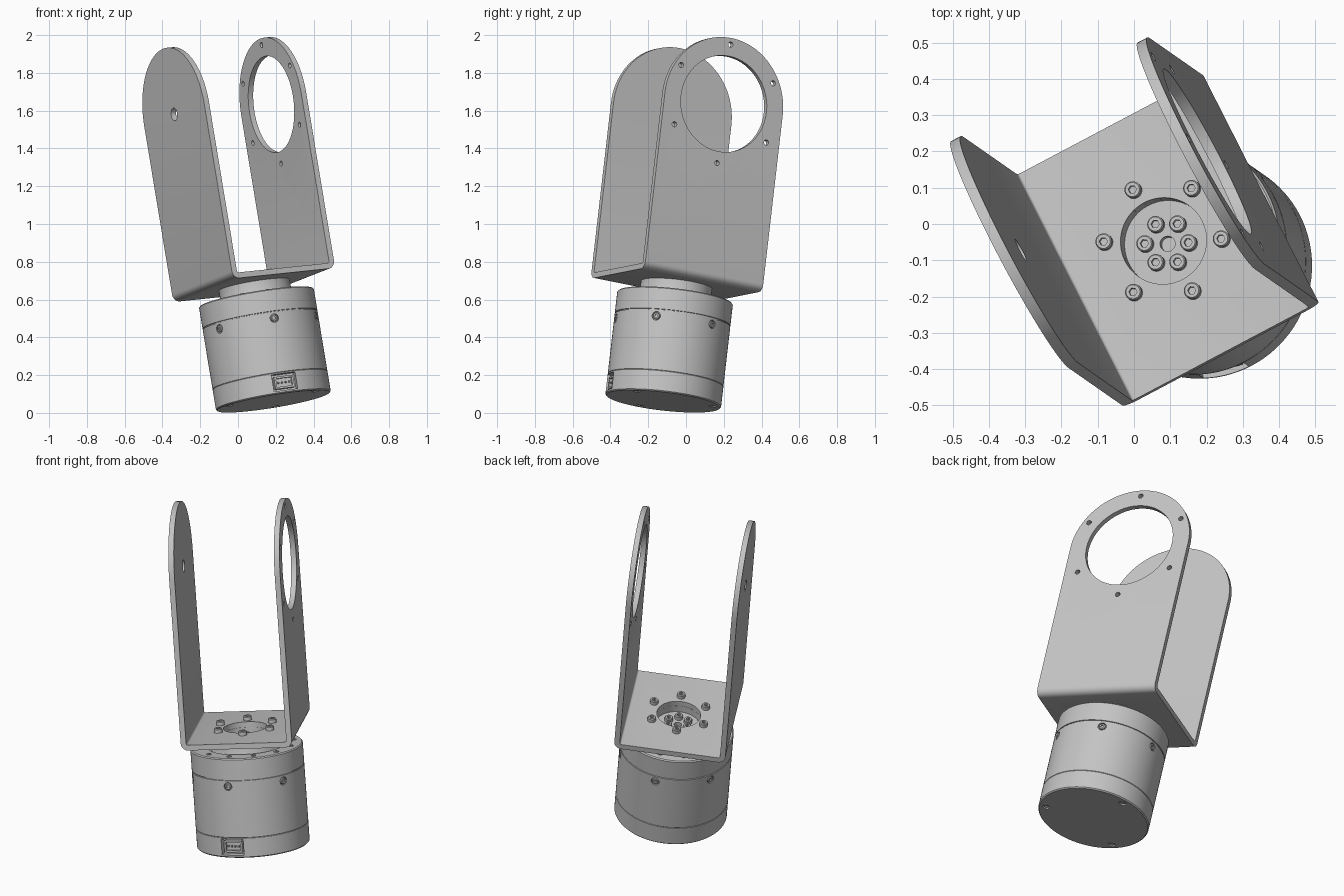
import bpy, bmesh
from math import sin, cos, pi, radians
from mathutils import Matrix, Vector

cube = bpy.data.objects.get("Cube")
if cube:
    bpy.data.objects.remove(cube, do_unlink=True)

# Tilted frame: local x across the arms, local z along the motor axis
W = Vector((-0.162, 0.113, 0.98)).normalized()
U = Vector((0.88, 0.465, 0.09))
U = (U - W * U.dot(W)).normalized()
V = W.cross(U)
FRAME = Matrix((U, V, W)).transposed().to_4x4()
FRAME.translation = (0.086, -0.05, 0.677)

grey = bpy.data.materials.new("light_grey")
grey.use_nodes = True
COLOUR = (0.55, 0.55, 0.55, 1)
grey.diffuse_color = COLOUR
grey.node_tree.nodes["Principled BSDF"].inputs["Base Color"].default_value = COLOUR


def make(name, bm):
    bmesh.ops.recalc_face_normals(bm, faces=bm.faces)
    mesh = bpy.data.meshes.new(name)
    bm.to_mesh(mesh)
    bm.free()
    mesh.materials.append(grey)
    ob = bpy.data.objects.new(name, mesh)
    bpy.context.collection.objects.link(ob)
    return ob


def prism(name, outline, direction):
    """Extrude a closed outline along a direction."""
    bm = bmesh.new()
    face = bm.faces.new([bm.verts.new(p) for p in outline])
    out = bmesh.ops.extrude_face_region(bm, geom=[face])["geom"]
    bmesh.ops.translate(bm, vec=direction, verts=[g for g in out if isinstance(g, bmesh.types.BMVert)])
    return make(name, bm)


def lathe(name, profile, steps=72):
    """Spin a (radius, height) profile round the local z axis."""
    bm = bmesh.new()
    verts = [bm.verts.new((r, 0, z)) for r, z in profile]
    edges = [bm.edges.new(pair) for pair in zip(verts, verts[1:])]
    bmesh.ops.spin(bm, geom=verts + edges, cent=(0, 0, 0), axis=(0, 0, 1), angle=2 * pi, steps=steps)
    bmesh.ops.remove_doubles(bm, verts=bm.verts, dist=1e-5)
    return make(name, bm)


def rods(items):
    """Cutter holding cylinders given as (centre, axis, radius, length, sides)."""
    bm = bmesh.new()
    for centre, axis, r, length, sides in items:
        turn = Vector(axis).to_track_quat('Z', 'Y').to_matrix().to_4x4()
        bmesh.ops.create_cone(bm, cap_ends=True, segments=sides, radius1=r, radius2=r, depth=length,
                              matrix=Matrix.Translation(centre) @ turn)
    return make("cutter", bm)


def boolean(ob, cutter, operation='DIFFERENCE'):
    mod = ob.modifiers.new("cut", 'BOOLEAN')
    mod.operation, mod.object, mod.solver = operation, cutter, 'EXACT'
    bpy.context.view_layer.objects.active = ob
    bpy.ops.object.modifier_apply(modifier=mod.name)
    bpy.data.objects.remove(cutter, do_unlink=True)


def ring(count, radius, start):
    return [(radius * cos(a), radius * sin(a), a)
            for a in (radians(start) + 2 * pi * i / count for i in range(count))]


def arc(cx, cz, r, a0, a1, n):
    return [(cx + r * cos(radians(a0 + (a1 - a0) * i / n)),
             cz + r * sin(radians(a0 + (a1 - a0) * i / n))) for i in range(n + 1)]


HALF, DEEP, THICK = 0.307, 0.355, 0.03
EYE, TOP = 0.95, 1.4

# Bracket: U channel with rounded bends, trimmed to a round-topped silhouette
outer, inner = 0.04, 0.01
right = [(HALF, TOP)] + arc(HALF - outer, outer, outer, 0, -90, 6)
right_in = arc(HALF - outer, outer, inner, -90, 0, 4) + [(HALF - THICK, TOP)]
left = [(-x, z) for x, z in reversed(right)]
left_in = [(-x, z) for x, z in reversed(right_in)]
section = right + left + left_in + right_in
bracket = prism("bracket", [(x, -DEEP - 0.1, z) for x, z in section], (0, 2 * DEEP + 0.2, 0))
shape = [(-DEEP, -0.1), (DEEP, -0.1)] + arc(0, EYE, DEEP, 0, 180, 48)
boolean(bracket, prism("cutter", [(-1, y, z) for y, z in shape], (2, 0, 0)), 'INTERSECT')

# Openings: large bearing eye with screw holes, pivot hole, and floor hole
cuts = [((HALF, 0, EYE), (1, 0, 0), 0.257, 0.2, 72),
        ((-HALF, 0, EYE), (1, 0, 0), 0.034, 0.2, 32),
        ((0, 0, 0), (0, 0, 1), 0.12, 0.2, 64)]
cuts += [((HALF, y, EYE + z), (1, 0, 0), 0.014, 0.2, 16) for y, z, a in ring(6, 0.32, 90)]
boolean(bracket, rods(cuts))

# Motor body with seam groove, top flange ring and output neck with a recess
R, BASE, CAP, FLOOR = 0.308, -0.628, -0.068, -0.04
housing = lathe("motor_housing", [
    (0, BASE), (R - 0.006, BASE), (R, BASE + 0.006),
    (R, -0.517), (R - 0.002, -0.515), (R, -0.513),
    (R, -0.192), (R - 0.005, -0.191), (R - 0.005, -0.187), (R, -0.186),
    (R, CAP - 0.006), (R - 0.006, CAP), (0.215, CAP), (0.215, CAP - 0.012), (0.195, CAP - 0.012),
    (0.19, CAP), (0.19, -0.0005), (0.12, -0.0005), (0.12, FLOOR),
    (0.021, FLOOR), (0.021, FLOOR - 0.03), (0, FLOOR - 0.03)], 96)

# Connector notch, side screw pockets and base screw pockets
NOTCH = radians(256.5)
side = ring(6, R, 256.5)
pockets = [((x, y, -0.225), (cos(a), sin(a), 0), 0.023, 0.024, 24) for x, y, a in side]
pockets += [((x, y, BASE), (0, 0, 1), 0.02, 0.03, 20) for x, y, a in ring(3, 0.265, 60)]
boolean(housing, rods(pockets))


def block(name, radius, height, size):
    bm = bmesh.new()
    place = Matrix.Rotation(NOTCH, 4, 'Z') @ Matrix.Translation((radius, 0, height))
    bmesh.ops.create_cube(bm, size=1, matrix=place @ Matrix.Diagonal((*size, 1)))
    return make(name, bm)


boolean(housing, block("cutter", R, -0.568, (0.09, 0.13, 0.09)))
socket = block("connector_socket", R - 0.032, -0.568, (0.035, 0.105, 0.065))
boolean(socket, block("cutter", R - 0.015, -0.568, (0.03, 0.085, 0.045)))
for i in range(4):
    pin = block("connector_pin", R - 0.03, -0.568, (0.03, 0.008, 0.008))
    pin.data.transform(Matrix.Translation(Vector((-sin(NOTCH), cos(NOTCH), 0)) * (i - 1.5) * 0.02))


def screw(name, at, axis, r, h):
    """Cap screw with a hexagonal socket."""
    bm = bmesh.new()
    levels = [(r, 0, 24), (r, h * 0.8, 24), (r * 0.85, h, 24)]
    loops = [[bm.verts.new((q * cos(2 * pi * i / n), q * sin(2 * pi * i / n), z)) for i in range(n)]
             for q, z, n in levels]
    bm.faces.new(loops[0])
    bm.faces.new(loops[-1])
    for a, b in zip(loops, loops[1:]):
        for i in range(24):
            bm.faces.new((a[i - 1], a[i], b[i], b[i - 1]))
    ob = make(name, bm)
    boolean(ob, rods([((0, 0, h), (0, 0, 1), r * 0.5, h * 1.2, 6)]))
    turn = Vector(axis).to_track_quat('Z', 'Y').to_matrix().to_4x4()
    ob.data.transform(Matrix.Translation(at) @ turn)


# Screws: bracket floor, output hub, housing side, flange and base
for x, y, a in ring(6, 0.164, -26.5):
    screw("bracket_screw", (x, y, THICK), (0, 0, 1), 0.023, 0.024)
for x, y, a in ring(6, 0.061, -26.5):
    screw("hub_screw", (x, y, FLOOR), (0, 0, 1), 0.023, 0.024)
for x, y, a in side:
    d = Vector((cos(a), sin(a), 0))
    screw("side_screw", d * (R - 0.012) + Vector((0, 0, -0.225)), d, 0.018, 0.013)
for x, y, a in ring(12, 0.262, 16.5):
    screw("flange_screw", (x, y, CAP), (0, 0, 1), 0.014, 0.005)
for x, y, a in ring(3, 0.265, 60):
    screw("base_screw", (x, y, BASE + 0.015), (0, 0, -1), 0.016, 0.012)

# Shade smooth with sharp edges, then place everything in the tilted frame
bpy.ops.object.select_all(action='DESELECT')
parts = [o for o in bpy.context.scene.objects if o.type == 'MESH' and grey.name in o.data.materials]
for ob in parts:
    ob.data.transform(FRAME)
    ob.select_set(True)
bpy.context.view_layer.objects.active = bracket
bpy.ops.object.shade_smooth_by_angle(angle=radians(30))
